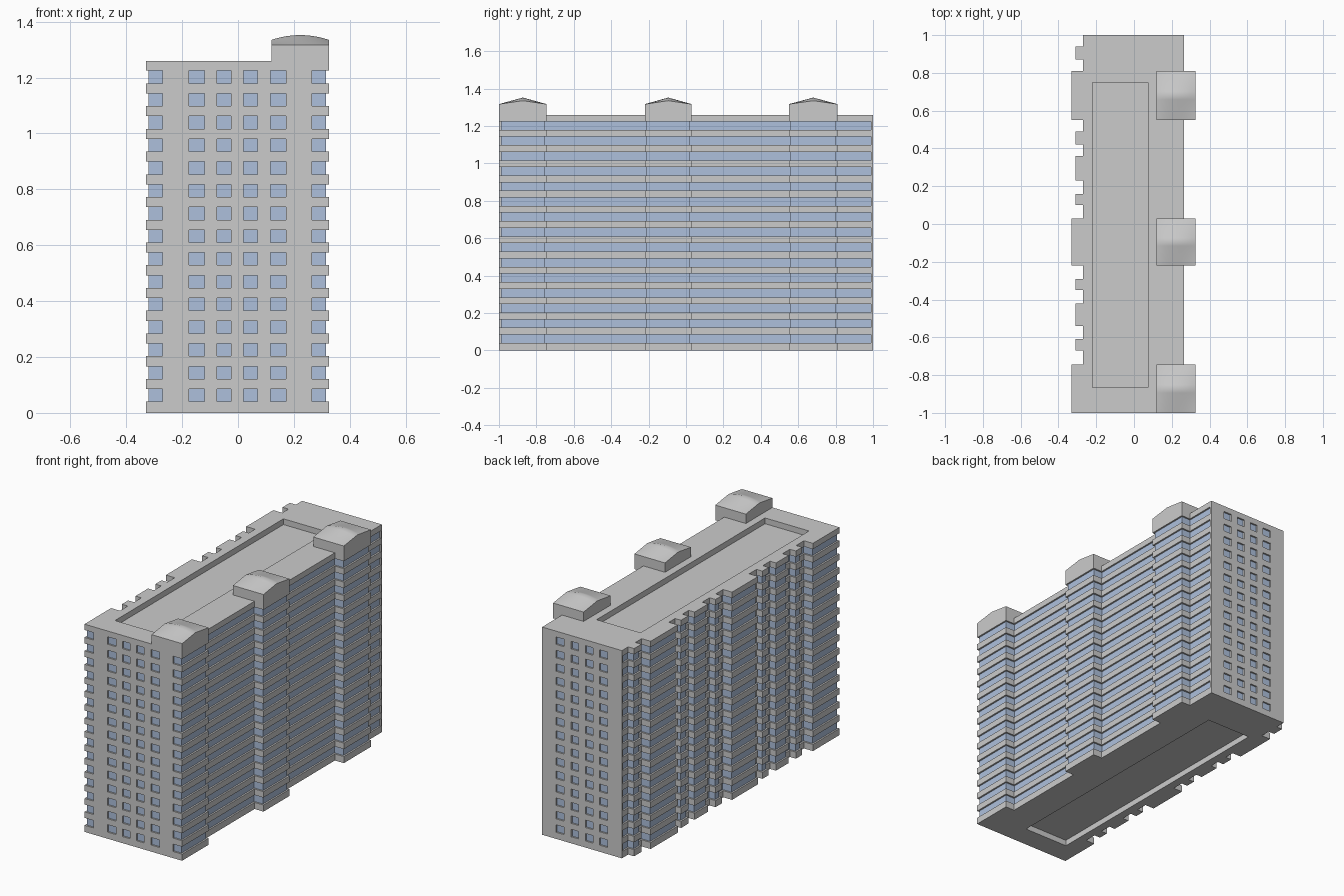
import bpy, bmesh, math

if "Cube" in bpy.data.objects:
    bpy.data.objects.remove(bpy.data.objects["Cube"])

H, FLOORS, PITCH = 1.26, 15, 0.0814
SILL, WIN_H, INSET = 0.04, 0.045, 0.01
BIG = [(-1, -.745), (-.22, .03), (.55, .81)]            # stair/bay blocks on both long sides
SMALL = [(-.67, -.61), (-.54, -.42), (-.35, -.29),      # shallow bays on the left side
         (.10, .16), (.23, .36), (.42, .49), (.87, .94)]
WINDOWS = [(-.175, -.12), (-.075, -.025), (.02, .07), (.117, .172)]
RECESS = [(-.22, -.865), (.075, -.865), (.075, .75), (-.22, .75)]


def finish(name, bm, color=None):
    bmesh.ops.remove_doubles(bm, verts=bm.verts, dist=1e-5)
    me = bpy.data.meshes.new(name)
    bm.to_mesh(me)
    bm.free()
    ob = bpy.data.objects.new(name, me)
    bpy.context.collection.objects.link(ob)
    if color:
        mat = bpy.data.materials.new(name)
        mat.diffuse_color = color
        mat.use_nodes = True
        mat.node_tree.nodes["Principled BSDF"].inputs["Base Color"].default_value = mat.diffuse_color
        me.materials.append(mat)
    return ob


def side(bumps, base):
    """Stepped edge of the footprint, from y=-1 to y=1."""
    pts, y = [], -1
    for y0, y1, x in sorted(bumps):
        if y0 > y:
            pts += [(base, y), (base, y0)]
        pts += [(x, y0), (x, y1)]
        y = y1
    return pts + [(base, y), (base, 1)]


def shrink(pts, d):
    """Inset a right-angled counter-clockwise outline."""
    out = []
    for i, (x, y) in enumerate(pts):
        nx = ny = 0
        for a, b in ((pts[i - 1], pts[i]), (pts[i], pts[(i + 1) % len(pts)])):
            l = math.hypot(b[0] - a[0], b[1] - a[1])
            nx -= (b[1] - a[1]) / l
            ny += (b[0] - a[0]) / l
        out.append((x + nx * d, y + ny * d))
    return out


def band(bm, p0, z0, p1, z1):
    """Ring of quads between two matching outlines."""
    a = [bm.verts.new((x, y, z0)) for x, y in p0]
    b = [bm.verts.new((x, y, z1)) for x, y in p1]
    n = len(a)
    for i in range(n):
        j = (i + 1) % n
        bm.faces.new((a[i], a[j], b[j], b[i]))


def box(bm, x0, x1, y0, y1, z0, z1):
    m = bmesh.ops.create_cube(bm, size=1)
    for v in m['verts']:
        v.co = ((x0, x1)[v.co.x > 0], (y0, y1)[v.co.y > 0], (z0, z1)[v.co.z > 0])


right = side([(a, b, .325) for a, b in BIG], .265)
left = side([(a, b, -.33) for a, b in BIG] + [(a, b, -.31) for a, b in SMALL], -.27)
outer = right + left[::-1]
inner = shrink(outer, INSET)
sills = [SILL + i * PITCH for i in range(FLOORS)]

# Walls: spandrel bands with sill and head ledges; glass: the recessed bands
walls, glass = bmesh.new(), bmesh.new()
z = 0
for s in sills:
    t = s + WIN_H
    band(walls, outer, z, outer, s)
    band(walls, outer, s, inner, s)
    band(glass, inner, s, inner, t)
    band(walls, inner, t, outer, t)
    z = t
band(walls, outer, z, outer, H)
finish("walls", walls)
finish("window_glass", glass, (0.42, 0.53, 0.72, 1))

# Piers between the windows of the two end walls
piers = bmesh.new()
for y0, y1, x0, x1 in ((-1, -.99, -.27, .265), (.99, 1, -.27, .265)):
    edges = [x0] + [x for w in WINDOWS for x in w] + [x1]
    for a, b in zip(edges[::2], edges[1::2]):
        for s in sills:
            box(piers, a, b, y0, y1, s, s + WIN_H)
finish("end_wall_piers", piers)

# Roof and underside, each with a sunken rectangle
for name, z, dz in (("roof", H, -.035), ("underside", 0, .035)):
    bm = bmesh.new()
    loops = []
    for pts in (outer, RECESS):
        vs = [bm.verts.new((x, y, z)) for x, y in pts]
        loops += [bm.edges.new((vs[i - 1], vs[i])) for i in range(len(vs))]
    bmesh.ops.triangle_fill(bm, use_beauty=True, edges=loops, normal=(0, 0, 1))
    band(bm, RECESS, z, RECESS, z + dz)
    bm.faces.new([bm.verts.new((x, y, z + dz)) for x, y in RECESS])
    bmesh.ops.remove_doubles(bm, verts=bm.verts, dist=1e-5)
    for f in bm.faces:
        f.normal_update()
        c = f.calc_center_median()
        if abs(f.normal.z) > .5:
            flip = f.normal.z * dz > 0
        else:
            flip = f.normal.x * (-.07 - c.x) + f.normal.y * (-.06 - c.y) < 0
        if flip:
            f.normal_flip()
    finish(name, bm)

# Rooftop houses: low walls under a roof ridged along x and arched across it
N = 12
X0, X1 = .12, .325
for k, (y0, y1) in enumerate(BIG):
    bm = bmesh.new()

    def top(i, j):
        u, v = 2 * i / N - 1, 2 * j / N - 1
        zz = 1.317 + (1 - abs(v)) * (.018 + .017 * (1 - u * u))
        return (X0 + (X1 - X0) * i / N, y0 + (y1 - y0) * j / N, zz)

    g = [[bm.verts.new(top(i, j)) for j in range(N + 1)] for i in range(N + 1)]
    for i in range(N):
        for j in range(N):
            bm.faces.new((g[i][j], g[i + 1][j], g[i + 1][j + 1], g[i][j + 1]))
    rim = ([g[i][0] for i in range(N)] + [g[N][j] for j in range(N)]
           + [g[i][N] for i in range(N, 0, -1)] + [g[0][j] for j in range(N, 0, -1)])
    low = [bm.verts.new((v.co.x, v.co.y, H)) for v in rim]
    for i in range(len(rim)):
        j = (i + 1) % len(rim)
        bm.faces.new((low[i], low[j], rim[j], rim[i]))
    ob = finish(f"rooftop_house_{k + 1}", bm)
    bpy.ops.object.select_all(action='DESELECT')
    ob.select_set(True)
    bpy.context.view_layer.objects.active = ob
    bpy.ops.object.shade_smooth_by_angle(angle=math.radians(40))
